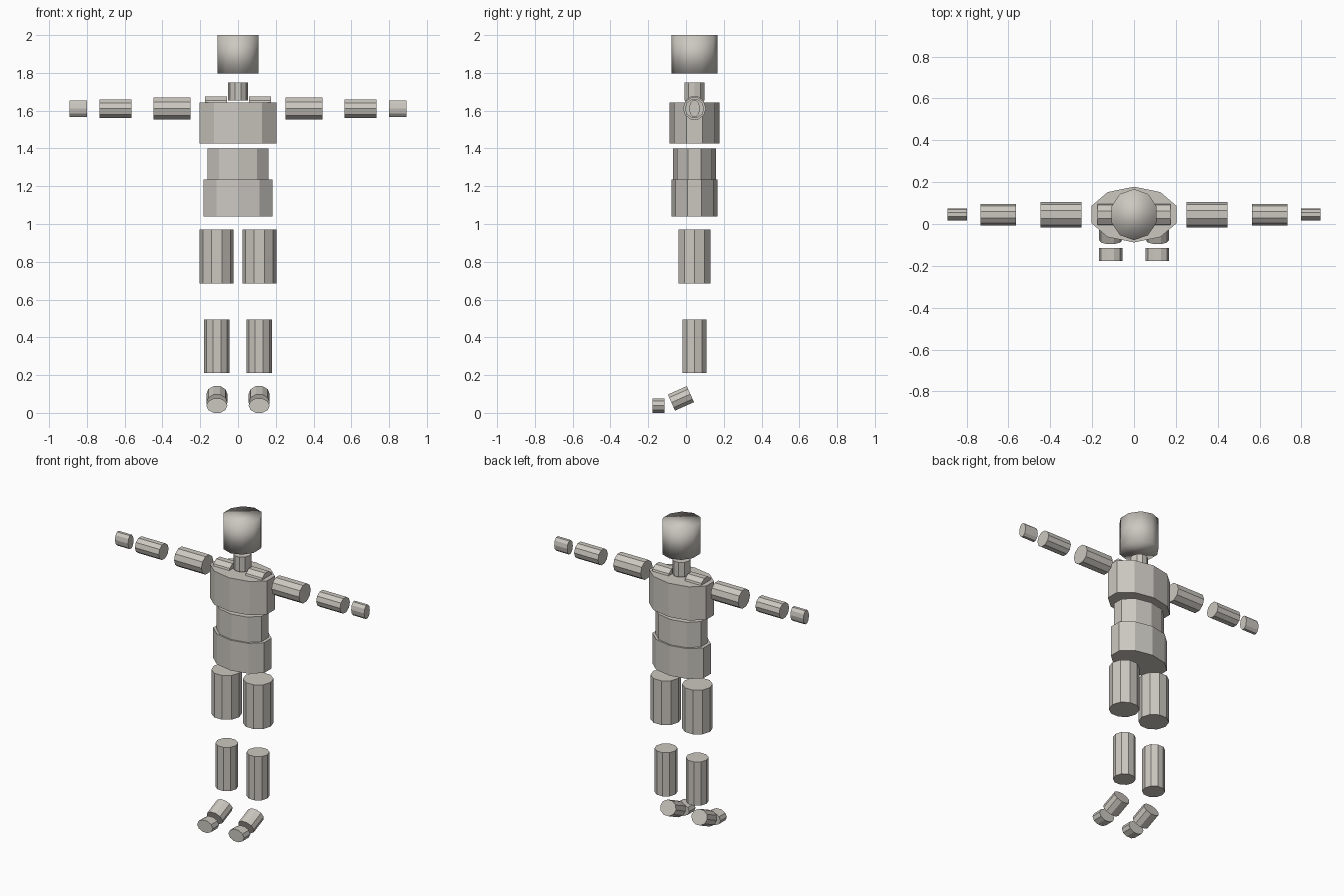
import bpy, bmesh, math
from mathutils import Matrix, Vector

if "Cube" in bpy.data.objects:
    bpy.data.objects.remove(bpy.data.objects["Cube"])

SIDES = 10
Y0 = 0.045          # depth of the body axis

stone = bpy.data.materials.new("warm_grey")
stone.diffuse_color = (0.60, 0.575, 0.53, 1)
stone.use_nodes = True
stone.node_tree.nodes["Principled BSDF"].inputs["Base Color"].default_value = stone.diffuse_color


def prism(name, centre, u, v, length, first=0.0, smooth=False):
    """Ten-sided cylinder: u and v are the cross-section half axes."""
    u, v = Vector(u), Vector(v)
    axis = u.cross(v).normalized() * (length / 2)
    c = Vector(centre)
    bm = bmesh.new()
    rings = []
    for end in (-1, 1):
        ring = []
        for i in range(SIDES):
            a = first + 2 * math.pi * i / SIDES
            ring.append(bm.verts.new(c + u * math.cos(a) + v * math.sin(a) + axis * end))
        rings.append(ring)
    low, high = rings
    for i in range(SIDES):
        j = (i + 1) % SIDES
        bm.faces.new((low[i], low[j], high[j], high[i]))
    bm.faces.new(low[::-1])
    bm.faces.new(high)
    for f in bm.faces:
        f.smooth = smooth
    mesh = bpy.data.meshes.new(name)
    bm.to_mesh(mesh)
    bm.free()
    mesh.materials.append(stone)
    obj = bpy.data.objects.new(name, mesh)
    bpy.context.collection.objects.link(obj)
    return obj


def upright(name, x, z0, z1, rx, ry, first=0.0, smooth=False):
    return prism(name, (x, Y0, (z0 + z1) / 2), (rx, 0, 0), (0, ry, 0), z1 - z0, first, smooth)


def sideways(name, side, x0, x1, z, ry, rz):
    return prism(name, (side * (x0 + x1) / 2, Y0, z), (0, ry, 0), (0, 0, rz), x1 - x0)


# Trunk and head, with a corner facing front and back
quarter = math.pi / 2
upright("hips", 0, 1.04, 1.236, 0.192, 0.123, quarter)
upright("abdomen", 0, 1.236, 1.40, 0.170, 0.113, quarter)
upright("chest", 0, 1.425, 1.643, 0.214, 0.133, quarter)
upright("neck", 0, 1.655, 1.75, 0.052, 0.055)
upright("head", 0, 1.798, 2.0, 0.114, 0.122, quarter, smooth=True)

for label, s in (("left", 1), ("right", -1)):
    # Arms, held straight out
    sideways(label + "_collar", s, 0.058, 0.175, 1.621, 0.058, 0.058)
    sideways(label + "_upper_arm", s, 0.251, 0.447, 1.611, 0.061, 0.061)
    sideways(label + "_forearm", s, 0.564, 0.734, 1.611, 0.051, 0.051)
    sideways(label + "_hand", s, 0.799, 0.892, 1.611, 0.029, 0.046)
    # Legs
    upright(label + "_thigh", s * 0.113, 0.684, 0.97, 0.090, 0.090)
    upright(label + "_shin", s * 0.112, 0.212, 0.495, 0.067, 0.067)
    # Foot slopes down towards the flat toe
    t = math.radians(24)
    prism(label + "_foot", (s * 0.112, -0.027, 0.077), (0.056, 0, 0),
          (0, 0.049 * math.sin(t), -0.049 * math.cos(t)), 0.11)
    prism(label + "_toe", (s * 0.112, -0.146, 0.0385), (0.056, 0, 0), (0, 0, -0.0405), 0.064)
